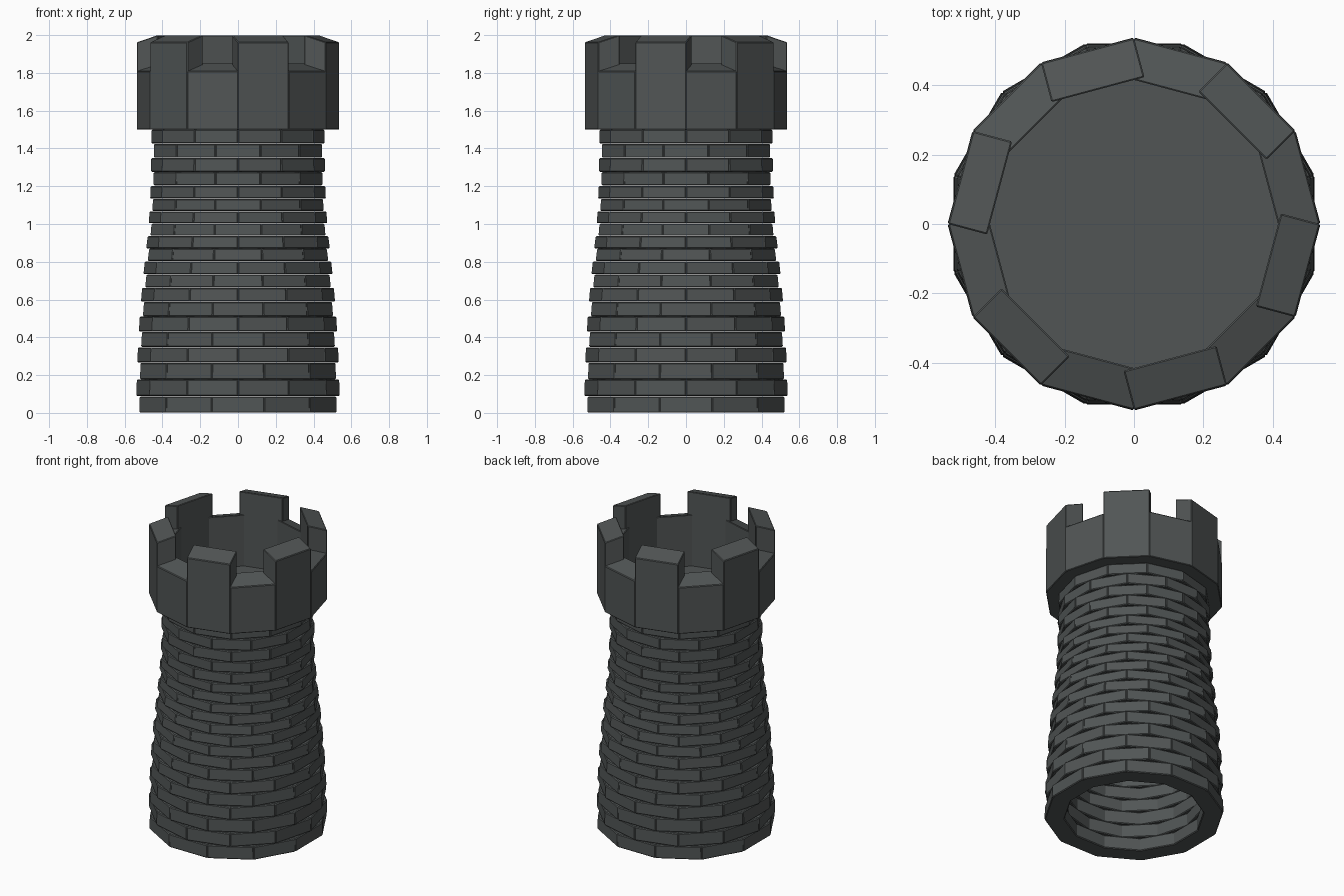
import bpy, bmesh
from math import sin, cos, pi, radians
from mathutils import Vector

if "Cube" in bpy.data.objects:
    bpy.data.objects.remove(bpy.data.objects["Cube"])

stone = bpy.data.materials.new("slate grey stone")
stone.diffuse_color = (0.082, 0.091, 0.091, 1)
stone.use_nodes = True
stone.node_tree.nodes["Principled BSDF"].inputs["Base Color"].default_value = stone.diffuse_color

SIDES = 12
DEPTH = 0.117

# course heights and wall radius by height
LEVELS = [0, .088, .177, .265, .348, .43, .51, .588, .663, .733, .803,
          .87, .937, 1.003, 1.068, 1.133, 1.203, 1.275, 1.35, 1.425, 1.5]
PROFILE = [(0, .54), (.18, .537), (.33, .532), (.5, .522), (.65, .51), (.8, .495),
           (.92, .481), (1.05, .47), (1.2, .463), (1.5, .459)]


def radius(z):
    for (z0, r0), (z1, r1) in zip(PROFILE, PROFILE[1:]):
        if z <= z1:
            return r0 + (r1 - r0) * (z - z0) / (z1 - z0)
    return PROFILE[-1][1]


def add_block(bm, a0, z0, z1, r0, r1, slope=0.0):
    """Rectangular stone whose outer face is one side of a 12-gon."""
    a1 = a0 + 2 * pi / SIDES
    mid = (a0 + a1) / 2
    inward = Vector((-cos(mid), -sin(mid), 0)) * DEPTH
    vs = []
    for z, r, drop in ((z0, r0, 0), (z1, r1, slope)):
        p = Vector((r * cos(a0), r * sin(a0), z - drop))
        q = Vector((r * cos(a1), r * sin(a1), z - drop))
        up = Vector((0, 0, drop))
        vs += [bm.verts.new(c) for c in (p, q, q + inward + up, p + inward + up)]
    for f in ((3, 2, 1, 0), (4, 5, 6, 7), (0, 1, 5, 4), (1, 2, 6, 5), (2, 3, 7, 6), (3, 0, 4, 7)):
        bm.faces.new([vs[i] for i in f])


def finish(bm, name, bevel=0.0):
    bmesh.ops.recalc_face_normals(bm, faces=bm.faces)
    me = bpy.data.meshes.new(name)
    bm.to_mesh(me)
    bm.free()
    me.materials.append(stone)
    ob = bpy.data.objects.new(name, me)
    bpy.context.collection.objects.link(ob)
    if bevel:
        m = ob.modifiers.new("worn edges", 'BEVEL')
        m.width = bevel
        m.segments = 1
    return ob


# staggered brick courses
bm = bmesh.new()
for row, (z0, z1) in enumerate(zip(LEVELS, LEVELS[1:])):
    turn = radians(0 if row % 2 else 15)
    for i in range(SIDES):
        add_block(bm, turn + i * 2 * pi / SIDES, z0 + .001, z1 - .001, radius(z0), radius(z1))
finish(bm, "tower_bricks", 0.005)

# crown: alternating tall and low stones with outward sloping tops
bm = bmesh.new()
for i in range(SIDES):
    top, slope = (2.0, .038) if i % 2 else (1.85, .042)
    add_block(bm, i * 2 * pi / SIDES, 1.5, top, .537, .537, slope)
finish(bm, "battlement_crown", 0.004)

# platform inside the crown
bm = bmesh.new()
bmesh.ops.create_cone(bm, cap_ends=True, segments=SIDES, radius1=.43, radius2=.43, depth=.02)
bmesh.ops.translate(bm, verts=bm.verts, vec=(0, 0, 1.5))
finish(bm, "roof_platform")
